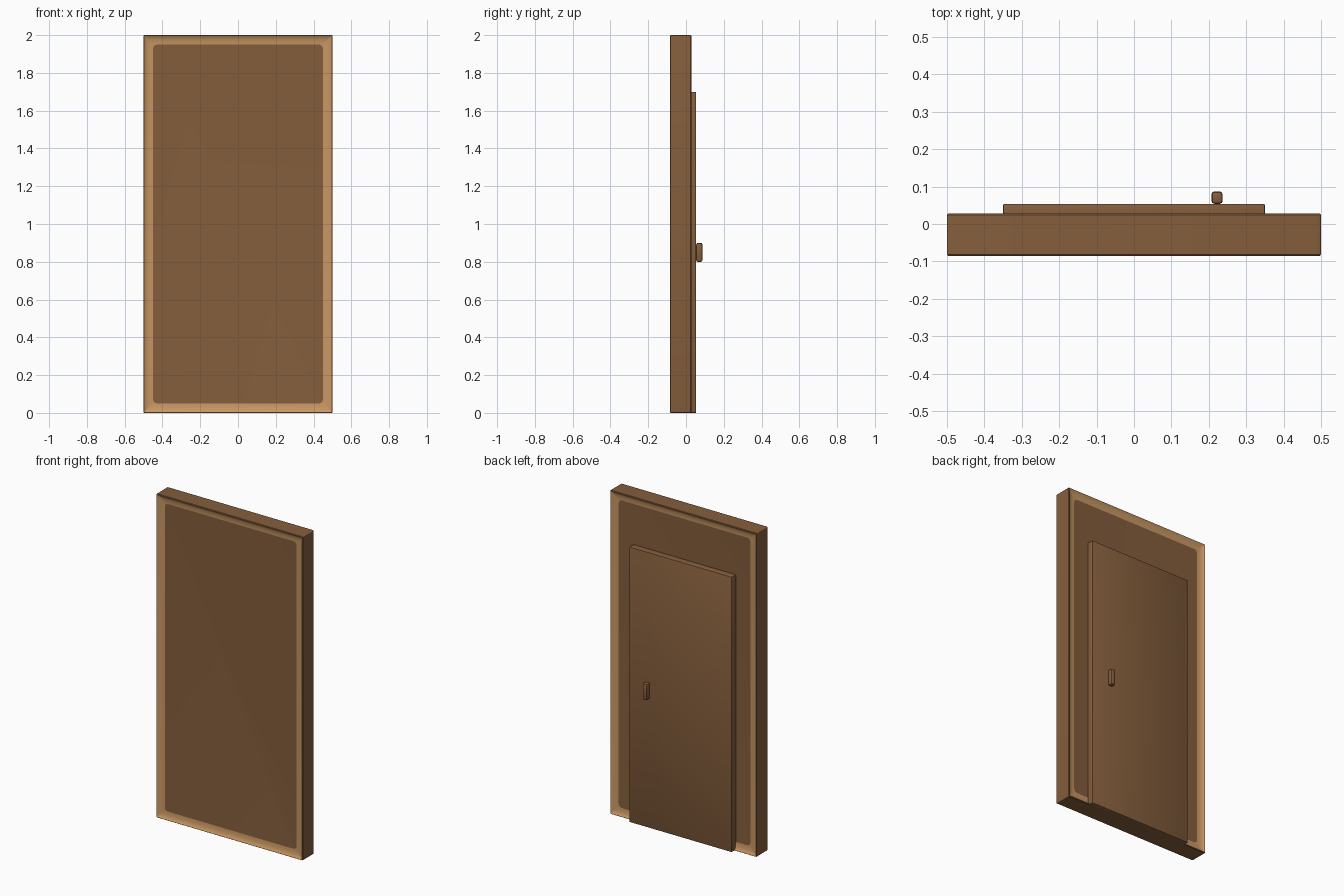
import bpy, bmesh, math

if "Cube" in bpy.data.objects:
    bpy.data.objects.remove(bpy.data.objects["Cube"])


def material(name, rgb):
    m = bpy.data.materials.new(name)
    m.diffuse_color = (*rgb, 1)
    m.use_nodes = True
    m.node_tree.nodes["Principled BSDF"].inputs["Base Color"].default_value = m.diffuse_color
    return m


brown = material("dark wood", (0.235, 0.113, 0.046))
tan = material("light wood", (0.58, 0.31, 0.125))


def finish(bm, name, mats):
    bmesh.ops.recalc_face_normals(bm, faces=bm.faces)
    me = bpy.data.meshes.new(name)
    bm.to_mesh(me)
    bm.free()
    ob = bpy.data.objects.new(name, me)
    bpy.context.collection.objects.link(ob)
    for m in mats:
        me.materials.append(m)
    bpy.ops.object.select_all(action='DESELECT')
    bpy.context.view_layer.objects.active = ob
    ob.select_set(True)
    bpy.ops.object.shade_smooth_by_angle(angle=math.radians(30))
    return ob


def ring(bm, inset, y, radius, n=5):
    """Rounded rectangle in the xz plane, 1 x 2 less the inset."""
    hx, hz = 0.5 - inset - radius, 1.0 - inset - radius
    pts = []
    for q, (sx, sz) in enumerate([(1, 1), (-1, 1), (-1, -1), (1, -1)]):
        for i in range(n):
            a = math.pi / 2 * (q + i / (n - 1))
            pts.append(bm.verts.new((sx * hx + radius * math.cos(a), y,
                                     1 + sz * hz + radius * math.sin(a))))
    return pts


def box(name, lo, hi, bevel, segments):
    bm = bmesh.new()
    bmesh.ops.create_cube(bm, size=1)
    for v in bm.verts:
        v.co = [(l + h) / 2 + c * (h - l) for c, l, h in zip(v.co, lo, hi)]
    bmesh.ops.bevel(bm, geom=bm.edges[:], offset=bevel, segments=segments,
                    profile=0.5, affect='EDGES')
    return finish(bm, name, [brown])


# Slab with a shallow coved recess on both sides; the cove is light wood
Y0, Y1 = -0.085, 0.028
half = [(0.050, 0.014, 0.022), (0.036, 0.0130, 0.016), (0.022, 0.0105, 0.011),
        (0.010, 0.006, 0.007), (0.003, 0.0, 0.004), (0.0, 0.004, 0.005)]
bm = bmesh.new()
rings = [ring(bm, i, Y0 + d, r) for i, d, r in half]
rings += [ring(bm, i, Y1 - d, r) for i, d, r in reversed(half)]
bm.faces.new(rings[0])
bm.faces.new(rings[-1])
for k in range(len(rings) - 1):
    a, b = rings[k], rings[k + 1]
    for i in range(len(a)):
        j = (i + 1) % len(a)
        f = bm.faces.new((a[i], a[j], b[j], b[i]))
        f.material_index = 1 if k < 4 or k > len(rings) - 6 else 0
finish(bm, "wall_panel", [brown, tan])

# Door on the back and its handle
box("door", (-0.35, 0.0, 0.0), (0.35, 0.054, 1.70), 0.004, 2)
box("door_handle", (0.207, 0.054, 0.80), (0.237, 0.087, 0.90), 0.008, 2)
